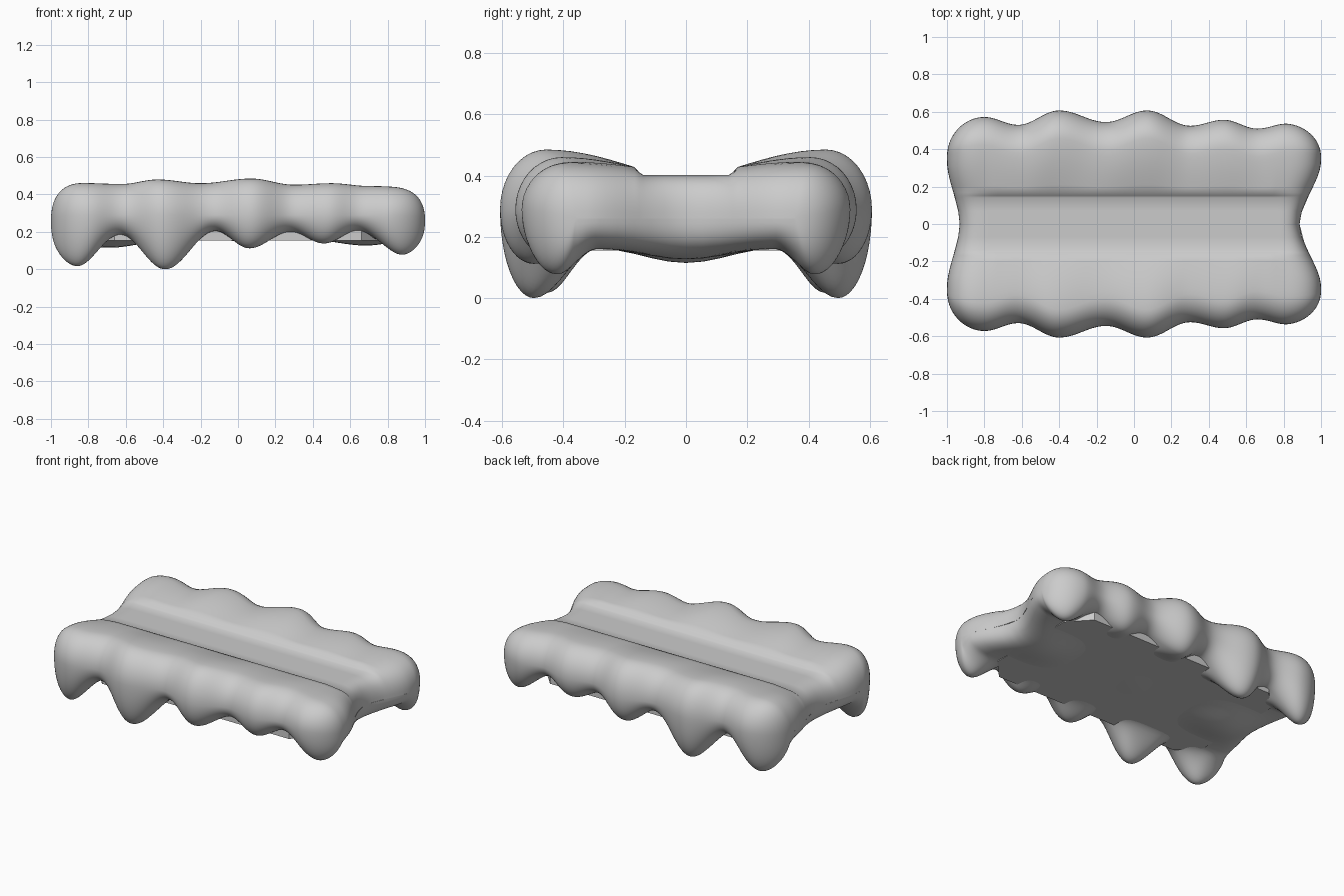
import bpy, bmesh, math

if "Cube" in bpy.data.objects:
    bpy.data.objects.remove(bpy.data.objects["Cube"])

# Lengthwise profiles: (x, value) keys at each crest and dip
HEM = [(-1, .03), (-.87, .012), (-.63, .185), (-.39, 0), (-.12, .205), (.06, .112),
       (.28, .2), (.46, .138), (.64, .205), (.9, .07), (1, .08)]
SIDE = [(-1, .57), (-.8, .572), (-.62, .53), (-.4, .607), (-.15, .545), (.07, .607),
        (.3, .525), (.48, .557), (.66, .51), (.82, .537), (1, .535)]
CREST = [(-1, .46), (-.87, .462), (-.62, .456), (-.43, .48), (-.2, .46), (.07, .485),
         (.3, .452), (.5, .46), (.7, .445), (1, .435)]
BELLY = [(-1, .15), (-.7, .115), (-.3, .165), (0, .152), (.3, .168), (.7, .127), (1, .15)]
SPINE_Y, SPINE_Z, CAP = .36, .26, .2


def sample(keys, x):
    for (x0, v0), (x1, v1) in zip(keys, keys[1:]):
        if x <= x1:
            t = (x - x0) / (x1 - x0)
            return v0 + (v1 - v0) * (1 - math.cos(math.pi * t)) / 2
    return keys[-1][1]


def half_section(x):
    """Cross-section for y >= 0, from top centre round to bottom centre."""
    hem, side, crest, belly = (sample(k, x) for k in (HEM, SIDE, CREST, BELLY))
    ytop, ylow, mid = side - .15, side - .11, .29
    step = .428 - .022 * max(0, (abs(x) - .75) / .25)   # lip fades at the ends
    pts = [(0, .402), (.07, .402), (.14, .402), (.152, .41), (.168, step)]
    for i in range(1, 7):                       # lip sloping up to the crest
        t = i / 7
        pts.append((.168 + (ytop - .168) * t,
                    step + (crest - step) * math.sin(t * math.pi / 2)))
    for i in range(11):                         # rounded upper shoulder
        a = math.pi / 2 * i / 10
        pts.append((ytop + .15 * math.sin(a), mid + (crest - mid) * math.cos(a)))
    for i in range(1, 13):                      # outside of the drip
        a = math.pi / 2 * i / 12
        pts.append((side - .11 + .11 * math.cos(a), mid - (mid - hem) * math.sin(a)))
    for i in range(1, 11):                      # inside of the drip
        t = i / 10
        pts.append((ylow + (.28 - ylow) * t,
                    hem + (.16 - hem) * (1 - math.cos(math.pi * min(1, t * 1.05))) / 2))
    for i in range(1, 6):                       # sagging belly
        t = i / 5
        pts.append((.28 * (1 - t), .16 + (belly - .16) * (1 - math.cos(math.pi * t)) / 2))
    return pts


def place(u, y, z):
    """Round the ends off and pull the middle of each end inwards."""
    t = max(0, (abs(u) - (1 - CAP)) / CAP)
    sy, sz = math.sqrt(max(0, 1 - t * t)), max(0, 1 - t ** 2.9) ** (1 / 2.3)
    z = SPINE_Z + (z - SPINE_Z) * sz
    if y > SPINE_Y:
        y = SPINE_Y + (y - SPINE_Y) * sy
    k = min(1, y / .34)
    dip = (.115 if u > 0 else .068) * (1 - k * k * (3 - 2 * k))
    e = max(0, (abs(u) - .5) / .5)
    return math.copysign(abs(u) - dip * e * e, u), y, z


def make_object(name, bm):
    bmesh.ops.recalc_face_normals(bm, faces=bm.faces)
    mesh = bpy.data.meshes.new(name)
    bm.to_mesh(mesh)
    bm.free()
    ob = bpy.data.objects.new(name, mesh)
    bpy.context.collection.objects.link(ob)
    return ob


# Dripping topping: sections lofted along x
stations = [-.8 + 1.6 * i / 100 for i in range(101)]
cap = [1 - CAP + CAP * math.sin(math.pi / 2 * i / 18) for i in range(1, 19)]
stations = [-c for c in reversed(cap)] + stations + cap
bm = bmesh.new()
rings = []
for u in stations:
    half = [place(u, y, z) for y, z in half_section(u)]
    full = half + [(x, -y, z) for x, y, z in reversed(half[1:-1])]
    rings.append([bm.verts.new(p) for p in full])
for a, b in zip(rings, rings[1:]):
    for i in range(len(a)):
        j = (i + 1) % len(a)
        bm.faces.new((a[i], a[j], b[j], b[i]))
# Close each collapsed end by welding its top and bottom points
bmesh.ops.remove_doubles(bm, verts=rings[0] + rings[-1], dist=.0005)
bmesh.ops.holes_fill(bm, edges=[e for e in bm.edges if e.is_boundary], sides=0)
topping = make_object("dripping_topping", bm)
bpy.context.view_layer.objects.active = topping
topping.select_set(True)
bpy.ops.object.shade_smooth_by_angle(angle=math.radians(75))

# Flat slab underneath, with clipped corners
bm = bmesh.new()
outline = [(.78, .3), (.66, .43), (-.66, .43), (-.78, .3),
           (-.78, -.3), (-.66, -.43), (.66, -.43), (.78, -.3)]
base = bm.faces.new([bm.verts.new((x, y, .155)) for x, y in outline])
top = bmesh.ops.extrude_face_region(bm, geom=[base])
bmesh.ops.translate(bm, vec=(0, 0, .12),
                    verts=[v for v in top["geom"] if isinstance(v, bmesh.types.BMVert)])
make_object("base_slab", bm)
